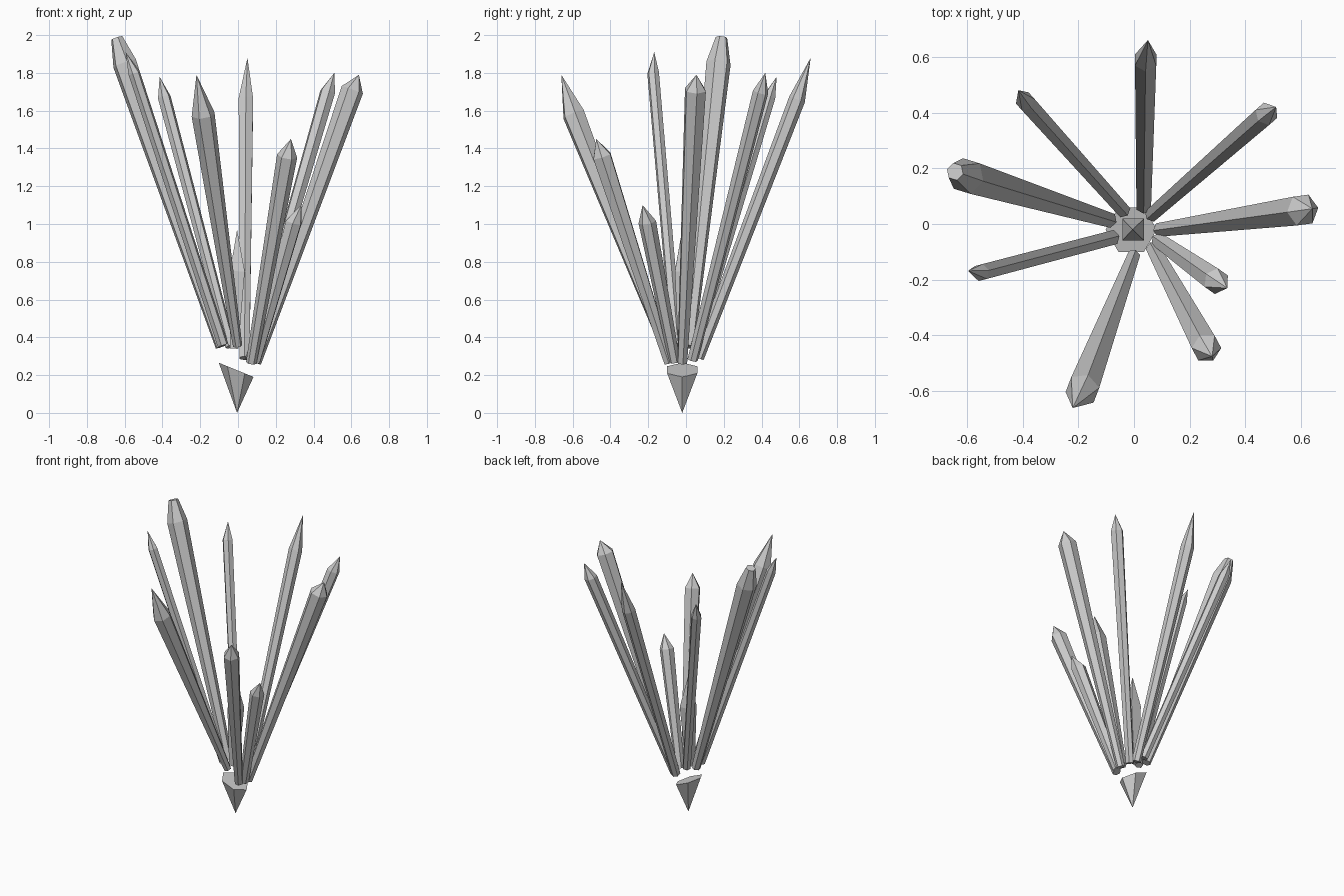
import bpy, bmesh, math
from mathutils import Vector

if "Cube" in bpy.data.objects:
    bpy.data.objects.remove(bpy.data.objects["Cube"])


def ring(bm, centre, axis, radius, sides, turn=0.0):
    """Regular ring of vertices square to the axis, first corner facing outward."""
    axis = axis.normalized()
    out = Vector((axis.x, axis.y, 0))
    out = out.normalized() if out.length > 0.02 else Vector((1, 0, 0))
    u = (out - axis * out.dot(axis)).normalized()
    v = axis.cross(u)
    angles = [turn + math.tau * i / sides for i in range(sides)]
    return [bm.verts.new(centre + radius * (math.cos(a) * u + math.sin(a) * v)) for a in angles]


def bridge(bm, a, b):
    n = len(a)
    for i in range(n):
        j = (i + 1) % n
        bm.faces.new((a[i], a[j], b[j], b[i]))


def fan(bm, a, point):
    p = bm.verts.new(point)
    for i in range(len(a)):
        bm.faces.new((a[i], a[(i + 1) % len(a)], p))


def finish(bm, name):
    bmesh.ops.recalc_face_normals(bm, faces=bm.faces)
    mesh = bpy.data.meshes.new(name)
    bm.to_mesh(mesh)
    bm.free()
    bpy.context.collection.objects.link(bpy.data.objects.new(name, mesh))


def crystal(name, foot, shoulder, tip, r_foot, r_shoulder, sides=6, turn=0.0, r_tip=0):
    foot, shoulder, tip = Vector(foot), Vector(shoulder), Vector(tip)
    axis = shoulder - foot
    bm = bmesh.new()
    low = ring(bm, foot, axis, r_foot, sides, turn)
    high = ring(bm, shoulder, axis, r_shoulder, sides, turn)
    bm.faces.new(low[::-1])
    bridge(bm, low, high)
    if r_tip:
        top = ring(bm, tip, axis, r_tip, sides, turn)
        bridge(bm, high, top)
        bm.faces.new(top)
    else:
        fan(bm, high, tip)
    finish(bm, name)


# Outer crystals: foot, shoulder, tip, foot radius, shoulder radius
outer = {
    "crystal_back": ((.035, .065, .29), (.042, .588, 1.66), (.05, .66, 1.88), .03, .044),
    "crystal_back_right": ((.065, .035, .28), (.475, .395, 1.70), (.51, .42, 1.80), .028, .042),
    "crystal_right": ((.095, -.02, .265), (.605, .05, 1.71), (.64, .055, 1.79), .028, .06),
    "crystal_front_right_short": ((.09, -.06, .27), (.295, -.205, 1.01), (.335, -.23, 1.10), .03, .047),
    "crystal_front_right": ((.07, -.09, .265), (.26, -.445, 1.36), (.28, -.475, 1.45), .028, .054),
    "crystal_front": ((-.002, -.115, .355), (-.185, -.595, 1.58), (-.22, -.66, 1.79), .025, .062),
    "crystal_left": ((-.08, -.05, .36), (-.55, -.174, 1.80), (-.595, -.168, 1.91), .03, .032),
    "crystal_back_left": ((-.04, .05, .35), (-.39, .44, 1.67), (-.415, .48, 1.78), .028, .035),
}
for name, spec in outer.items():
    crystal(name, *spec)

# Tallest crystal has a blunt tip
crystal("crystal_tallest", (-.09, .015, .35), (-.6, .172, 1.85), (-.642, .188, 1.985),
        .03, .066, r_tip=.032)

# Short square crystal in the middle
crystal("crystal_centre", (-.02, -.02, .34), (-.003, -.02, .75), (-.005, -.02, .97),
        .03, .055, sides=4, turn=math.pi / 4)

# Pointed root with a slanted, six-sided top
bm = bmesh.new()
rim = ring(bm, Vector((-.01, -.02, .228)), Vector((0, 0, 1)), .092, 6)
for v in rim:
    v.co.z -= .41 * (v.co.x + .01)
bm.faces.new(rim)
fan(bm, rim, (-.005, -.02, 0))
finish(bm, "root_point")
